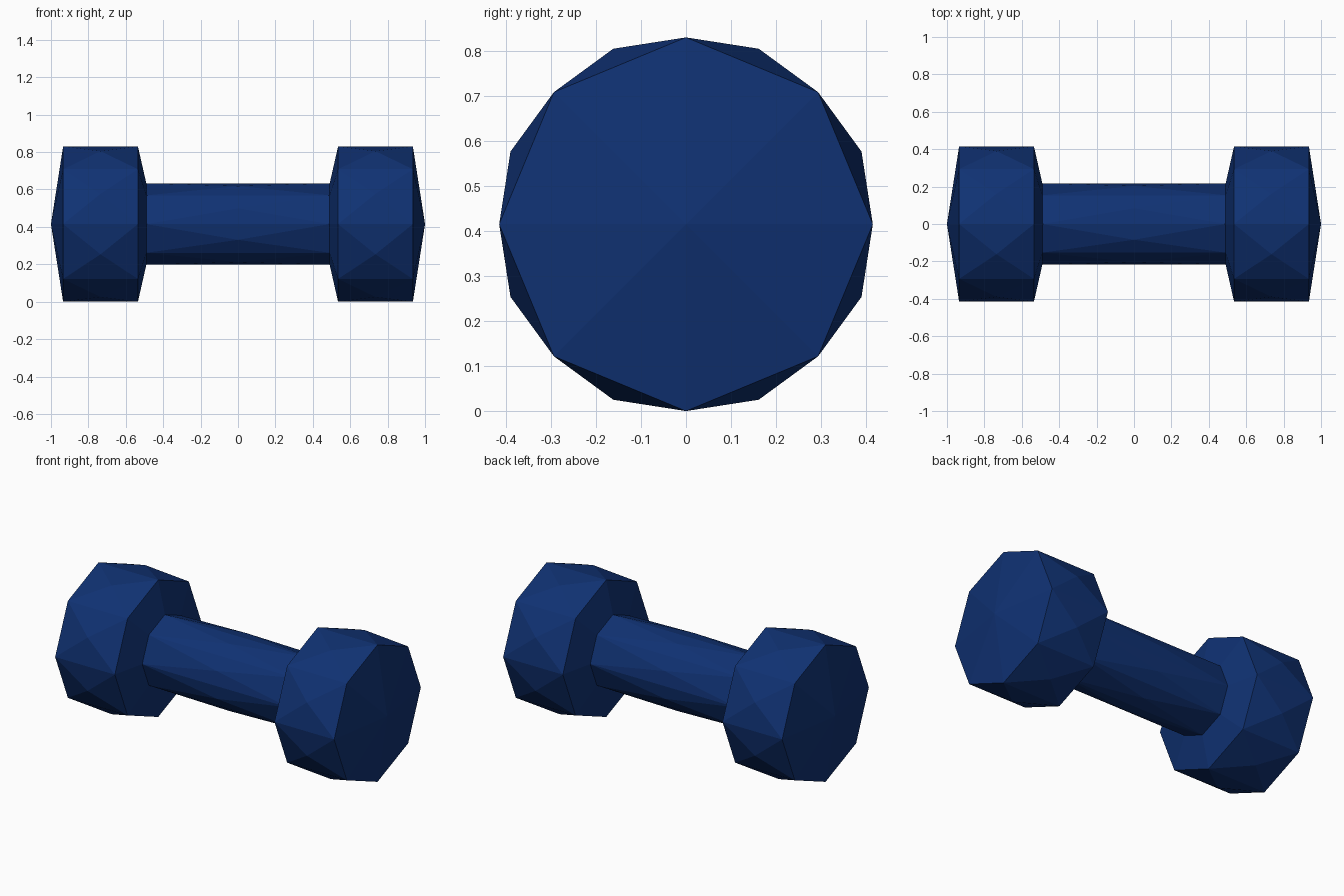
import bpy, bmesh, math
from mathutils import Vector

if "Cube" in bpy.data.objects:
    bpy.data.objects.remove(bpy.data.objects["Cube"])

SIDES = 8
CENTRE = 0.415

blue = bpy.data.materials.new("dark_blue")
blue.use_nodes = True
colour = (0.005, 0.031, 0.17, 1)
blue.diffuse_color = colour
blue.node_tree.nodes["Principled BSDF"].inputs["Base Color"].default_value = colour


def ring(bm, x, radius, turn=0.0):
    """Octagonal ring of vertices around the x axis."""
    angles = [(i + turn) * math.tau / SIDES for i in range(SIDES)]
    return [bm.verts.new((x, radius * math.cos(a), radius * math.sin(a))) for a in angles]


def band(bm, a, b, peaks=None):
    """Join two rings; peaks raise each panel into a shallow pyramid."""
    for i in range(SIDES):
        j = (i + 1) % SIDES
        corners = [a[i], a[j], b[j], b[i]]
        if peaks:
            for k in range(4):
                bm.faces.new((corners[k], corners[(k + 1) % 4], peaks[i]))
        else:
            bm.faces.new(corners)


def finish(bm, name):
    bmesh.ops.recalc_face_normals(bm, faces=bm.faces)
    mesh = bpy.data.meshes.new(name)
    bm.to_mesh(mesh)
    bm.free()
    mesh.materials.append(blue)
    obj = bpy.data.objects.new(name, mesh)
    obj.location.z = CENTRE
    bpy.context.collection.objects.link(obj)


# Weight heads: collar, faceted rim and shallow pointed end cap
for side, name in ((1, "left_weight"), (-1, "right_weight")):
    bm = bmesh.new()
    neck = ring(bm, side * 0.49, 0.217)
    inner = ring(bm, side * 0.535, 0.415)
    outer = ring(bm, side * 0.935, 0.415)
    band(bm, neck, inner)
    band(bm, inner, outer, ring(bm, side * 0.735, 0.422, 0.5))
    tip = bm.verts.new(Vector((side, 0, 0)))
    for i in range(SIDES):
        bm.faces.new((outer[i], outer[(i + 1) % SIDES], tip))
    bm.faces.new(neck)
    finish(bm, name)

# Grip: slightly swelling octagonal bar
bm = bmesh.new()
ends = [ring(bm, x, 0.217) for x in (-0.49, 0.49)]
band(bm, *ends, ring(bm, 0, 0.22, 0.5))
for end in ends:
    bm.faces.new(end)
finish(bm, "grip")
